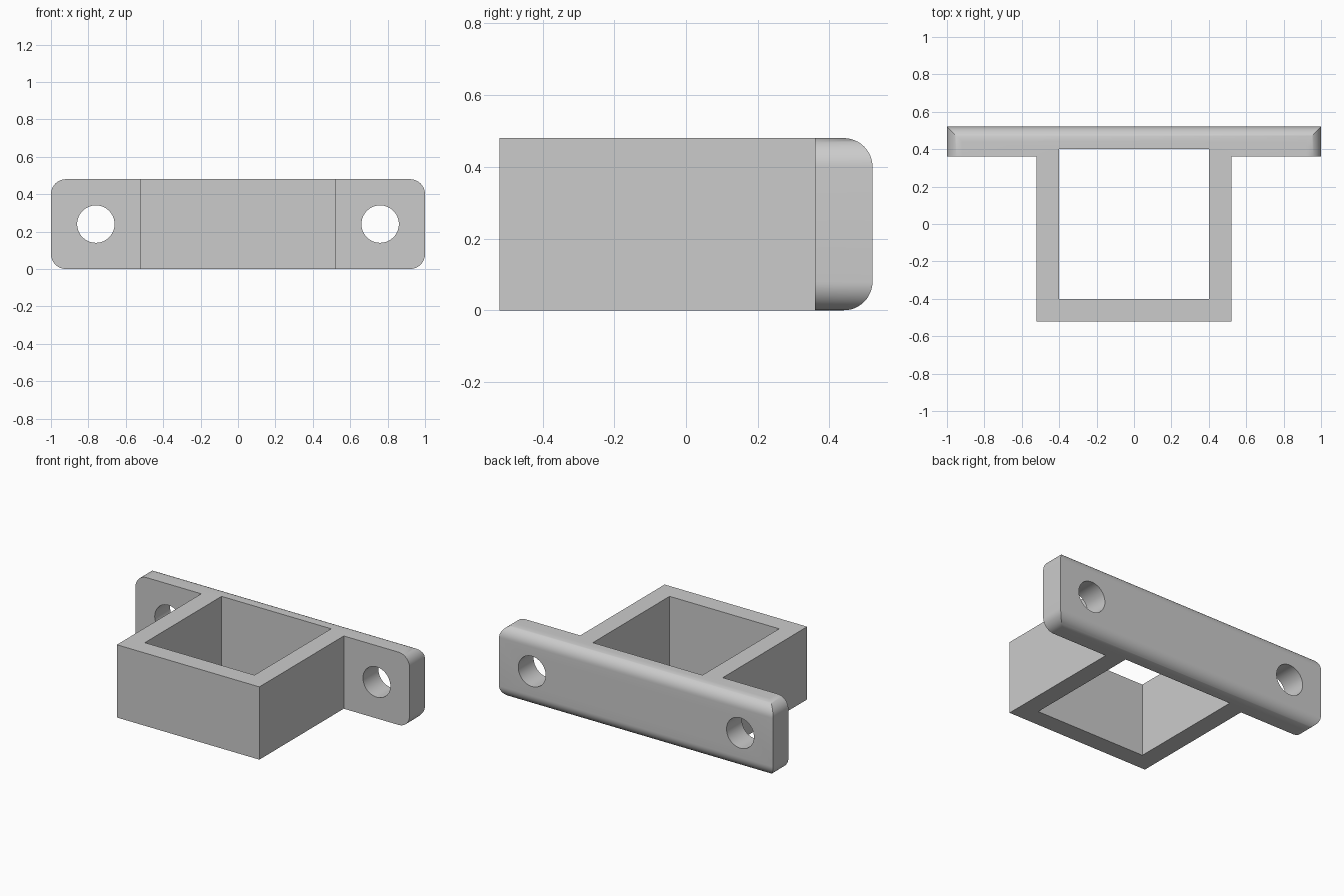
import bpy, bmesh, math
from mathutils import Matrix

if "Cube" in bpy.data.objects:
    bpy.data.objects.remove(bpy.data.objects["Cube"])

HEIGHT = 0.48

grey = bpy.data.materials.new("light grey")
grey.diffuse_color = (0.6, 0.6, 0.6, 1)
grey.use_nodes = True
grey.node_tree.nodes["Principled BSDF"].inputs["Base Color"].default_value = grey.diffuse_color


def make_object(name, bm):
    bmesh.ops.recalc_face_normals(bm, faces=bm.faces)
    mesh = bpy.data.meshes.new(name)
    bm.to_mesh(mesh)
    bm.free()
    mesh.materials.append(grey)
    obj = bpy.data.objects.new(name, mesh)
    bpy.context.collection.objects.link(obj)
    return obj


# T-shaped body: square socket in front, mounting flange behind
half = [(0.52, -0.52), (0.52, 0.36), (1, 0.36), (1, 0.52)]
outline = half + [(-x, y) for x, y in reversed(half)]
bm = bmesh.new()
base = bm.faces.new([bm.verts.new((x, y, 0)) for x, y in outline])
top = bmesh.ops.extrude_face_region(bm, geom=[base])["geom"]
bmesh.ops.translate(bm, vec=(0, 0, HEIGHT),
                    verts=[v for v in top if isinstance(v, bmesh.types.BMVert)])

# Rounded corners at the flange ends
ends = [e for e in bm.edges
        if all(abs(v.co.x) > 0.99 for v in e.verts)
        and abs(e.verts[0].co.z - e.verts[1].co.z) < 0.01]
bmesh.ops.bevel(bm, geom=ends, offset=0.08, segments=12, profile=0.5, affect='EDGES')
body = make_object("socket_bracket", bm)

# Square opening cutter
bm = bmesh.new()
bmesh.ops.create_cube(bm, size=1, matrix=Matrix.Translation((0, 0, HEIGHT / 2))
                      @ Matrix.Diagonal((0.8, 0.8, 1, 1)))
cutters = [make_object("opening_cutter", bm)]

# Bolt hole cutters through the flange
for side in (-1, 1):
    bm = bmesh.new()
    bmesh.ops.create_cone(bm, cap_ends=True, segments=64, radius1=0.1, radius2=0.1, depth=0.5,
                          matrix=Matrix.Translation((side * 0.76, 0.44, HEIGHT / 2))
                          @ Matrix.Rotation(math.pi / 2, 4, 'X'))
    cutters.append(make_object("bolt_hole_cutter", bm))

bpy.context.view_layer.objects.active = body
body.select_set(True)
for cutter in cutters:
    mod = body.modifiers.new("cut", 'BOOLEAN')
    mod.operation = 'DIFFERENCE'
    mod.solver = 'EXACT'
    mod.object = cutter
    bpy.ops.object.modifier_apply(modifier=mod.name)
    bpy.data.objects.remove(cutter)

bpy.ops.object.shade_smooth_by_angle(angle=math.radians(30))
